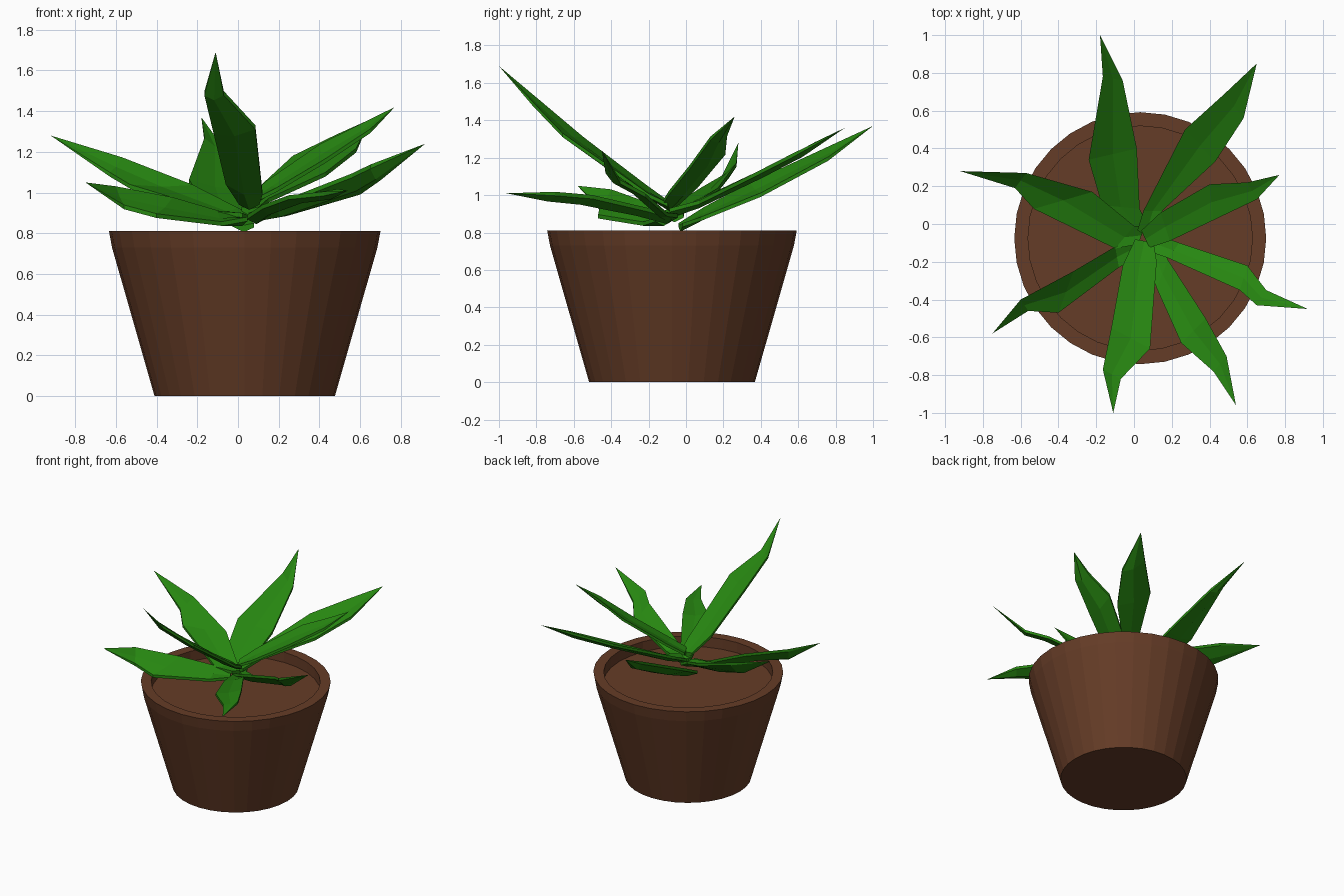
import bpy, bmesh, math
from mathutils import Vector

if "Cube" in bpy.data.objects:
    bpy.data.objects.remove(bpy.data.objects["Cube"])


def material(name, color):
    m = bpy.data.materials.new(name)
    m.diffuse_color = (*color, 1)
    m.use_nodes = True
    m.node_tree.nodes["Principled BSDF"].inputs["Base Color"].default_value = m.diffuse_color
    return m


def add_object(name, bm, mat):
    bmesh.ops.recalc_face_normals(bm, faces=bm.faces)
    me = bpy.data.meshes.new(name)
    bm.to_mesh(me)
    bm.free()
    ob = bpy.data.objects.new(name, me)
    bpy.context.collection.objects.link(ob)
    me.materials.append(mat)
    return ob


def bridge(bm, a, b):
    for i in range(len(a)):
        j = (i + 1) % len(a)
        bm.faces.new((a[i], a[j], b[j], b[i]))


brown = material("brown", (0.13, 0.045, 0.02))
green = material("green", (0.02, 0.24, 0.0055))

# Pot: outer wall, lip, inner wall and soil as one turned profile
PX, PY, SIDES = 0.033, -0.075, 32
profile = [(0.443, 0), (0.652, 0.73), (0.667, 0.81), (0.594, 0.81), (0.594, 0.73)]
bm = bmesh.new()
rings = []
for r, z in profile:
    rings.append([bm.verts.new((PX + r * math.cos(2 * math.pi * i / SIDES),
                                PY + r * math.sin(2 * math.pi * i / SIDES), z))
                  for i in range(SIDES)])
for a, b in zip(rings, rings[1:]):
    bridge(bm, a, b)
bm.faces.new(rings[0])
bm.faces.new(rings[-1])
add_object("pot", bm, brown)


def leaf(name, base, tip, left, right, sag=0, roll=0, trough=0.01, thick=0.035):
    """Pointed blade: plan outline per side, height along the base-tip line."""
    base, tip = Vector(base), Vector(tip)
    run = (tip - base).xy
    side = Vector((-run.y, run.x)).normalized()

    def lift(p, s):
        t = (Vector(p) - base.xy).dot(run) / run.length_squared
        wave = math.sin(math.pi * max(0, min(1, t))) ** 0.8
        return Vector((*p, base.z + (tip.z - base.z) * t + (sag + s * roll) * wave))

    foot = 0.05 * side.to_3d()
    pairs = [(base + foot, base - foot)]
    pairs += [(lift(l, 1), lift(r, -1)) for l, r in zip(left, right)]
    down = Vector((0, 0, -1))
    bm = bmesh.new()
    loops = []
    for l, r in pairs:
        m = (l + r) / 2 + down * trough
        pts = (l, m, r, r + down * thick * 0.6, m + down * thick, l + down * thick * 0.6)
        loops.append([bm.verts.new(p) for p in pts])
    for a, b in zip(loops, loops[1:]):
        bridge(bm, a, b)
    bm.faces.new(loops[0])
    end = bm.verts.new(tip)
    last = loops[-1]
    for i in range(6):
        bm.faces.new((last[i], last[(i + 1) % 6], end))
    add_object(name, bm, green)


# Eight leaves, counter-clockwise from the right
leaf("leaf_right", (0.06, -0.08, 0.97), (0.77, 0.26, 1.42),
     [(0.14, 0.06), (0.40, 0.21), (0.60, 0.22)],
     [(0.19, -0.09), (0.42, 0.02), (0.65, 0.13)], 0.0, 0.02)
leaf("leaf_back_right", (0.06, -0.06, 0.93), (0.65, 0.85, 1.36),
     [(0.05, 0.07), (0.27, 0.50), (0.48, 0.69)],
     [(0.15, 0.07), (0.43, 0.33), (0.58, 0.56)], -0.01, 0.03)
leaf("leaf_back", (0.03, -0.03, 0.85), (-0.18, 1.0, 1.37),
     [(-0.17, 0.10), (-0.24, 0.34), (-0.165, 0.78)],
     [(0.03, 0.08), (0.015, 0.40), (-0.06, 0.76)], -0.02, 0.03)
leaf("leaf_left", (0.04, -0.06, 0.90), (-0.92, 0.28, 1.28),
     [(-0.10, -0.13), (-0.53, 0.08), (-0.63, 0.19)],
     [(0.0, -0.01), (-0.22, 0.17), (-0.57, 0.27)], -0.03, -0.05)
leaf("leaf_front_left", (0.02, -0.12, 0.88), (-0.75, -0.58, 1.05),
     [(-0.08, -0.23), (-0.40, -0.47), (-0.56, -0.46)],
     [(-0.10, -0.12), (-0.32, -0.25), (-0.60, -0.40)], -0.03, -0.06)
leaf("leaf_front", (0.055, -0.09, 0.96), (-0.11, -1.0, 1.69),
     [(0.12, -0.20), (0.085, -0.66), (-0.07, -0.82)],
     [(-0.06, -0.22), (-0.12, -0.55), (-0.165, -0.77)], -0.05, -0.02)
leaf("leaf_front_right", (0.09, -0.10, 0.89), (0.54, -0.96, 1.01),
     [(0.18, -0.19), (0.38, -0.50), (0.49, -0.70)],
     [(0.12, -0.34), (0.25, -0.63), (0.42, -0.78)], 0.04, 0.01)
leaf("leaf_right_low", (0.07, -0.09, 0.90), (0.92, -0.45, 1.24),
     [(0.24, -0.10), (0.60, -0.22), (0.70, -0.35)],
     [(0.18, -0.18), (0.56, -0.35), (0.65, -0.43)], -0.05, -0.04)
